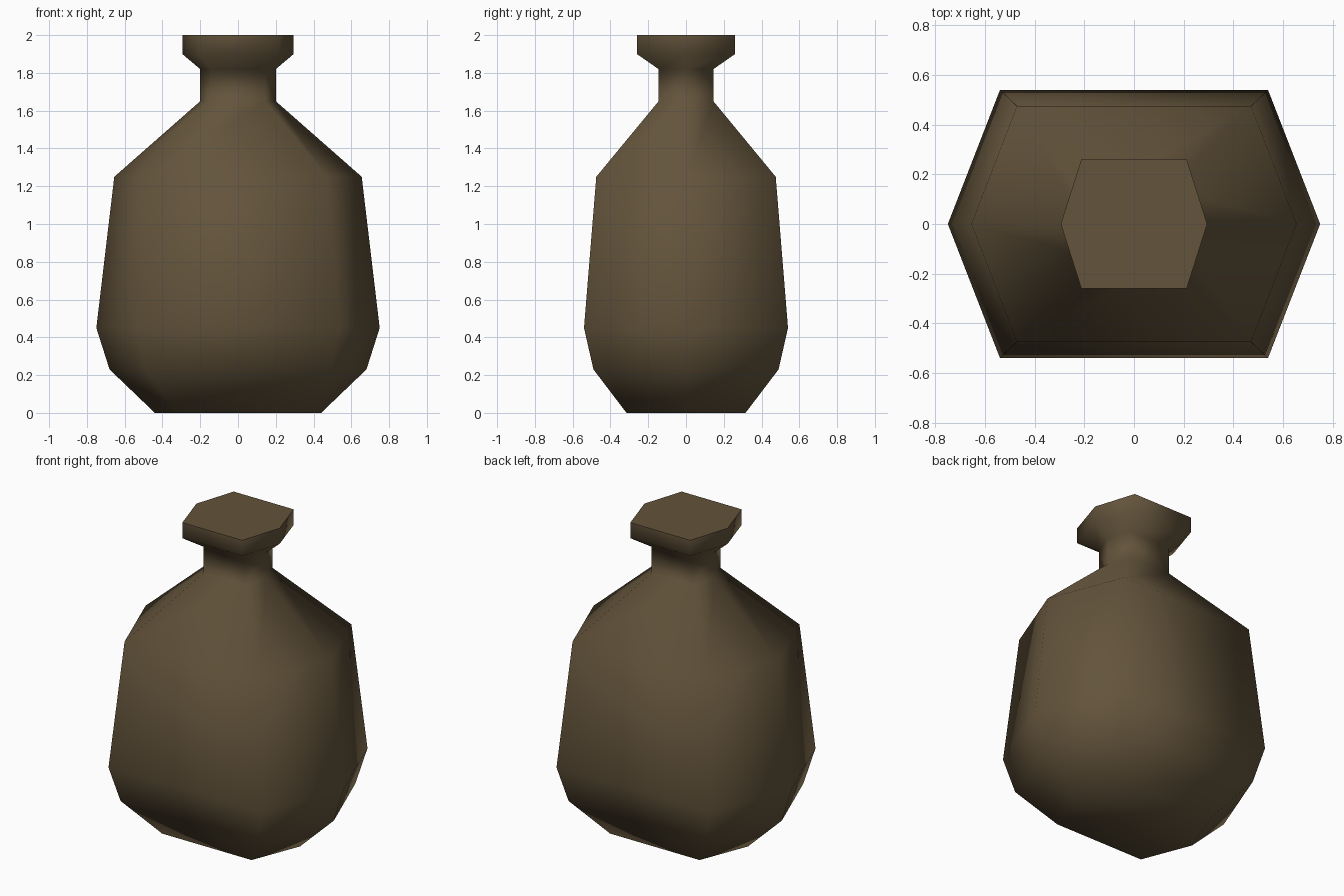
import bpy, math

cube = bpy.data.objects.get("Cube")
if cube:
    bpy.data.objects.remove(cube)

# Dull brown clay
clay = bpy.data.materials.new("brown clay")
clay.use_nodes = True
colour = (0.125, 0.088, 0.044, 1)
clay.diffuse_color = colour
clay.node_tree.nodes["Principled BSDF"].inputs["Base Color"].default_value = colour

# Profile: height, reach of the side points, depth of the flat front and back
profile = [
    (0.00, 0.44, 0.315),
    (0.23, 0.68, 0.49),
    (0.45, 0.75, 0.54),
    (1.25, 0.655, 0.475),
    (1.65, 0.20, 0.145),
    (1.82, 0.20, 0.145),
    (1.90, 0.295, 0.26),
    (2.00, 0.295, 0.26),
]


def hexagon(z, tip, depth):
    cx = tip * 0.72
    return [(tip, 0, z), (cx, depth, z), (-cx, depth, z),
            (-tip, 0, z), (-cx, -depth, z), (cx, -depth, z)]


# Loft the hexagonal rings into one closed vessel
verts = [v for ring in profile for v in hexagon(*ring)]
faces = [tuple(reversed(range(6))), tuple(range(len(verts) - 6, len(verts)))]
for r in range(len(profile) - 1):
    for i in range(6):
        a, b = r * 6 + i, r * 6 + (i + 1) % 6
        faces.append((a, b, b + 6, a + 6))

mesh = bpy.data.meshes.new("bottle")
mesh.from_pydata(verts, [], faces)
mesh.materials.append(clay)
bottle = bpy.data.objects.new("bottle", mesh)
bpy.context.collection.objects.link(bottle)

# Soft body with a crisp flat lid
bpy.context.view_layer.objects.active = bottle
bottle.select_set(True)
bpy.ops.object.shade_smooth_by_angle(angle=math.radians(80))
